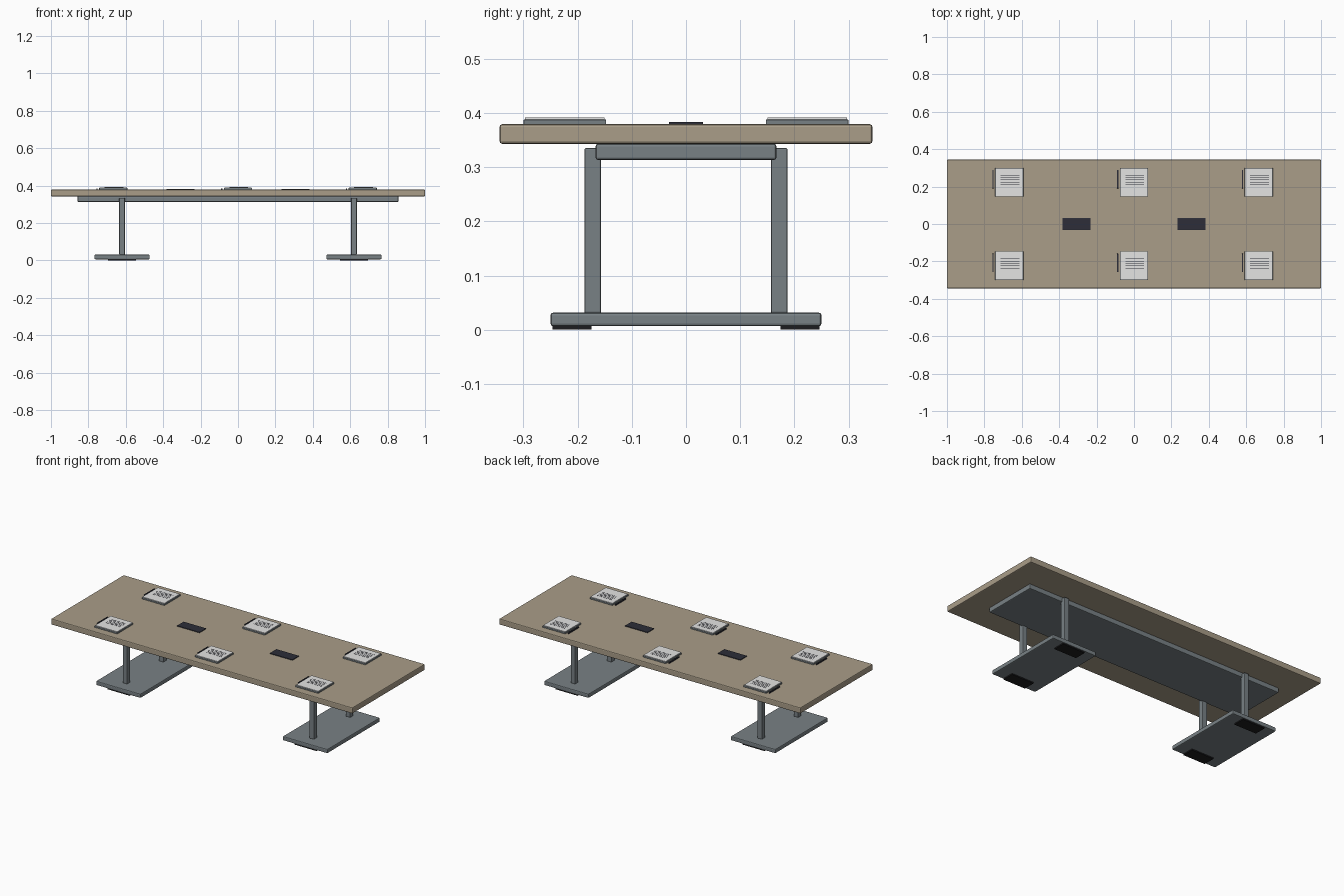
import bpy

if "Cube" in bpy.data.objects:
    bpy.data.objects.remove(bpy.data.objects["Cube"], do_unlink=True)


def material(name, r, g, b):
    m = bpy.data.materials.new(name)
    m.use_nodes = True
    m.diffuse_color = (r, g, b, 1)
    m.node_tree.nodes["Principled BSDF"].inputs["Base Color"].default_value = (r, g, b, 1)
    return m


wood = material("tan wood", 0.40, 0.34, 0.25)
steel = material("grey steel", 0.19, 0.22, 0.235)
paper = material("white paper", 0.78, 0.78, 0.77)
dark = material("dark plastic", 0.026, 0.027, 0.04)
rubber = material("black rubber", 0.012, 0.012, 0.013)


def box(name, mat, center, size, bevel=0.0):
    """Box given by its centre and full size, with optional rounded edges."""
    bpy.ops.mesh.primitive_cube_add(size=1, location=center)
    ob = bpy.context.object
    ob.name = name
    ob.scale = size
    bpy.ops.object.transform_apply(location=False, rotation=False, scale=True)
    ob.data.materials.append(mat)
    if bevel:
        mod = ob.modifiers.new("rounded edges", "BEVEL")
        mod.width = bevel
        mod.segments = 2
    return ob


# Table top and the support plate below it
top_z = 0.379
box("table_top", wood, (0, 0, 0.361), (2, 0.688, 0.036), 0.005)
box("support_plate", steel, (0, 0, 0.328), (1.716, 0.334, 0.030), 0.005)

# Two pedestals, each with a floor plate, two posts and two rubber feet
for side, sx in (("left", 1), ("right", -1)):
    x = sx * 0.62
    box(f"{side}_floor_plate", steel, (x, 0, 0.019), (0.296, 0.5, 0.025), 0.005)
    for end, sy in (("front", -1), ("back", 1)):
        box(f"{side}_{end}_post", steel, (x, sy * 0.172, 0.183), (0.03, 0.031, 0.304), 0.003)
        box(f"{side}_{end}_foot", rubber, (x, sy * 0.21, 0.004), (0.148, 0.072, 0.008))
    # Flat power unit in the table top
    box(f"{side}_power_unit", dark, (sx * 0.308, 0, top_z + 0.001), (0.15, 0.063, 0.006), 0.001)

# Six place settings: folder, sheet with printed lines, and a pen
for end, sy in (("front", -1), ("back", 1)):
    y = sy * 0.2235
    for place, x in (("right", -0.667), ("middle", 0), ("left", 0.667)):
        tag = f"{place}_{end}"
        box(f"{tag}_folder", steel, (x, y, top_z + 0.004), (0.15, 0.152, 0.009), 0.001)
        box(f"{tag}_sheet", paper, (x, y, top_z + 0.010), (0.146, 0.147, 0.004))
        for i in range(5):
            box(f"{tag}_print_line", dark, (x + 0.004, y + 0.038 - i * 0.0125, top_z + 0.012),
                (0.10, 0.003, 0.001))
        box(f"{tag}_pen", dark, (x - 0.087, y + 0.016, top_z + 0.003), (0.007, 0.097, 0.007), 0.001)
